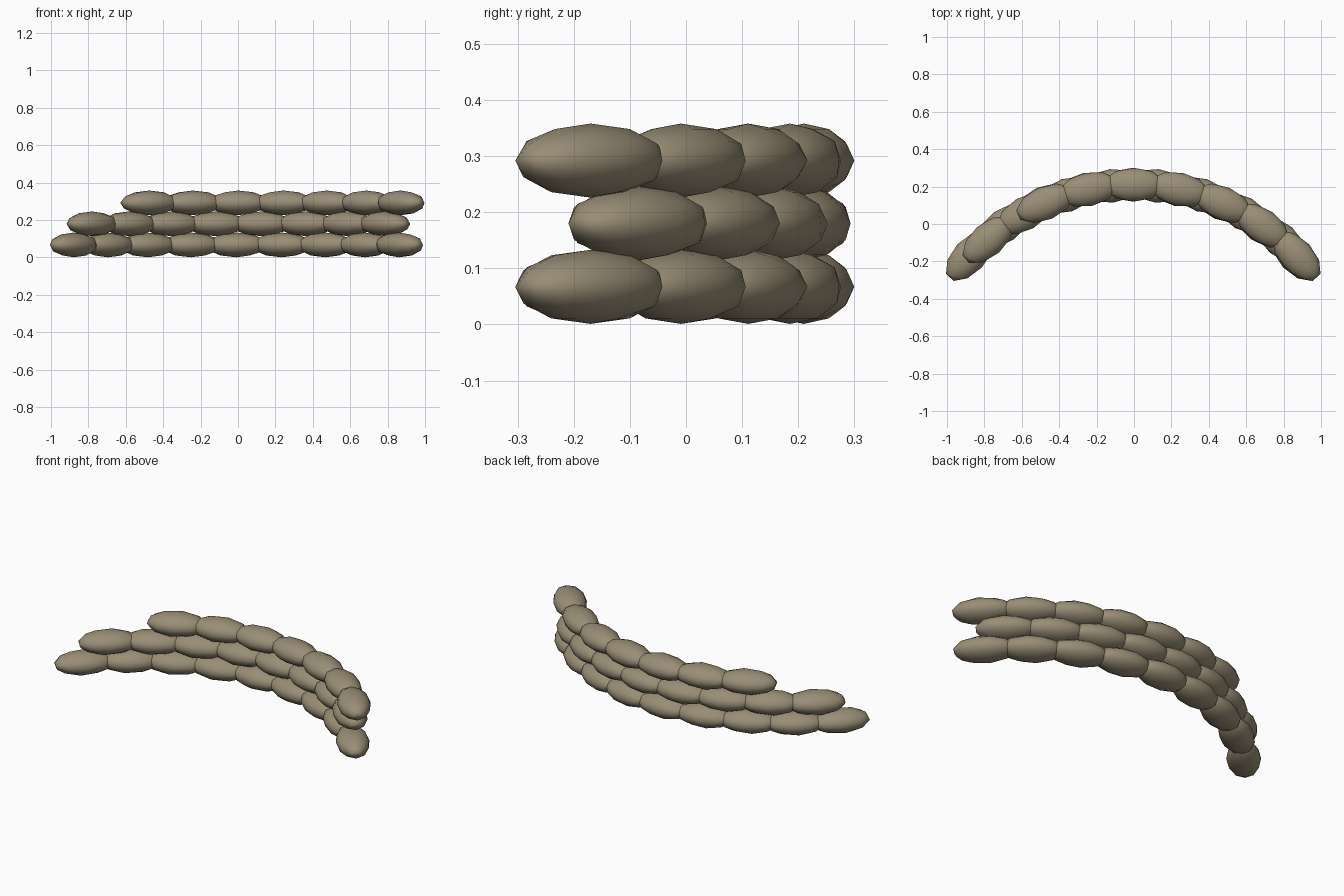
import bpy
from math import sin, cos, radians

cube = bpy.data.objects.get("Cube")
if cube:
    bpy.data.objects.remove(cube, do_unlink=True)

# Sackcloth colour
sackcloth = bpy.data.materials.new("sackcloth")
sackcloth.use_nodes = True
colour = (0.32, 0.27, 0.18, 1)
sackcloth.diffuse_color = colour
bsdf = sackcloth.node_tree.nodes["Principled BSDF"]
bsdf.inputs["Base Color"].default_value = colour
bsdf.inputs["Roughness"].default_value = 0.9

RADIUS = 1.186          # radius of the curved wall
CENTRE_Y = 0.21 - RADIUS
STEP = 11.8             # degrees between neighbouring bags
BAG_SIZE = (0.165, 0.09, 0.066)


def add_bag(name, slot, z, shift):
    """One stuffed bag lying along the arc."""
    angle = radians(STEP * slot)
    bpy.ops.mesh.primitive_ico_sphere_add(
        subdivisions=2, radius=1,
        location=(RADIUS * sin(angle) + shift, CENTRE_Y + RADIUS * cos(angle), z),
        rotation=(0, 0, -angle))
    bag = bpy.context.object
    bag.name = name
    bag.scale = BAG_SIZE
    bag.data.materials.append(sackcloth)
    bpy.ops.object.shade_smooth()


# Courses: name, first slot, number of bags, height, sideways shift
courses = [
    ("bottom", -4, 9, 0.067, -0.008),
    ("middle", -3.5, 8, 0.18, 0.002),
    ("top", -2, 7, 0.292, 0),
]
for course, first, count, z, shift in courses:
    for i in range(count):
        add_bag(f"{course}_sandbag_{i + 1}", first + i, z, shift)
